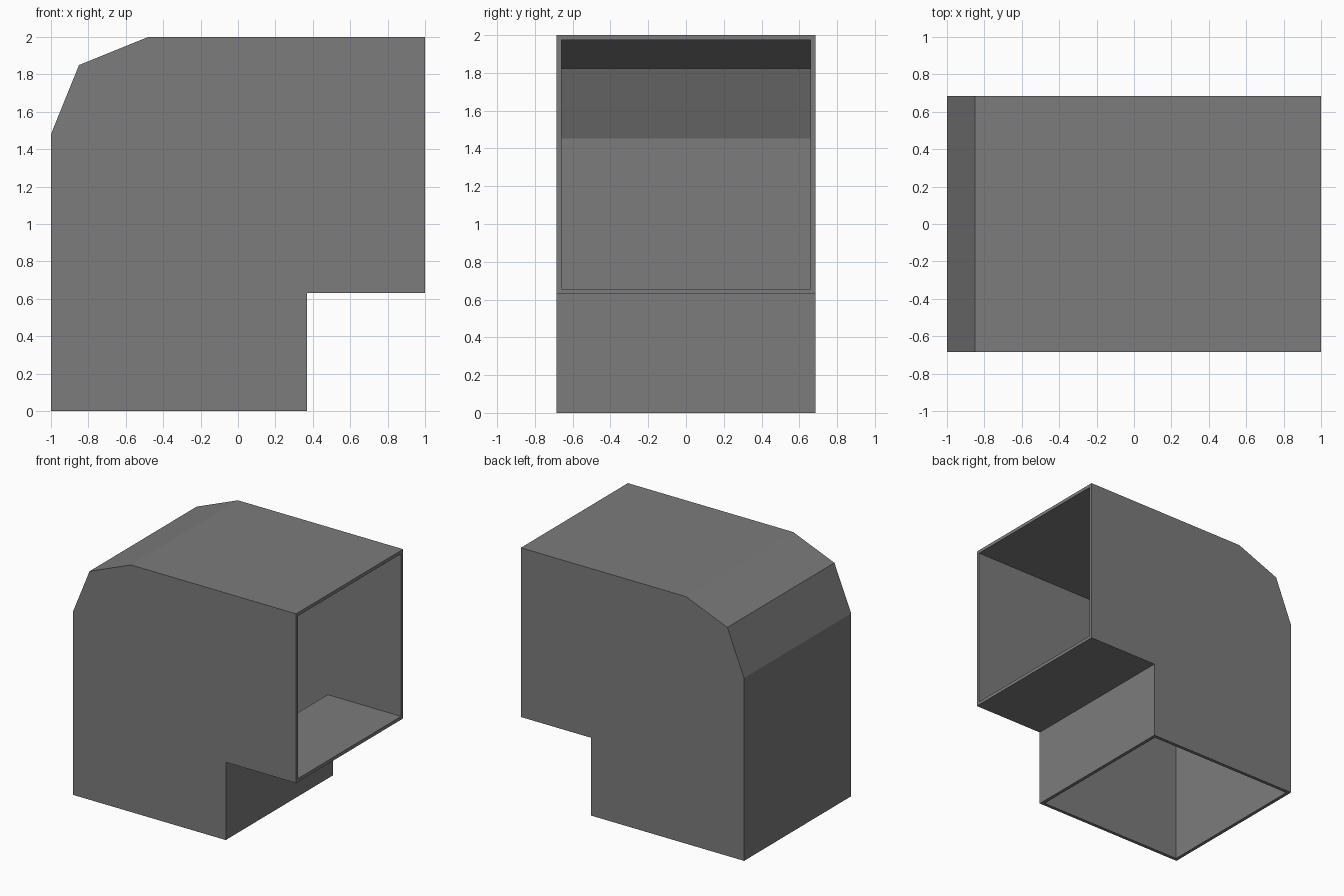
import bpy, bmesh

if "Cube" in bpy.data.objects:
    bpy.data.objects.remove(bpy.data.objects["Cube"])

WALL = 0.027
HALF = 0.685

# Side profile of the elbow (x, z), from the bottom opening round to the heel
outer = [(-1, 0), (0.37, 0), (0.37, 0.63), (1, 0.63),
         (1, 2), (-0.48, 2), (-0.85, 1.85), (-1, 1.48)]
# Inner profile: shifted by the wall thickness, kept flush at the two openings
inner = [(x if x == 1 else x + (-WALL if x == 0.37 else WALL),
          z if z == 0 else z + (WALL if z == 0.63 else -WALL)) for x, z in outer]
OPEN = (0, 3)  # profile edges left open: bottom and right

bm = bmesh.new()


def ring(profile, y):
    return [bm.verts.new((x, y, z)) for x, z in profile]


out_f, out_b = ring(outer, -HALF), ring(outer, HALF)
in_f, in_b = ring(inner, -HALF + WALL), ring(inner, HALF - WALL)

# Side panels, outside and inside
for loop in (out_f, out_b, in_f, in_b):
    bm.faces.new(loop)

for i in range(len(outer)):
    j = (i + 1) % len(outer)
    if i in OPEN:
        # Thin rim around each opening
        o = [out_f[i], out_f[j], out_b[j], out_b[i]]
        n = [in_f[i], in_f[j], in_b[j], in_b[i]]
        for k in range(4):
            m = (k + 1) % 4
            bm.faces.new((o[k], o[m], n[m], n[k]))
    else:
        # Outer and inner walls
        for f, b in ((out_f, out_b), (in_f, in_b)):
            bm.faces.new((f[i], f[j], b[j], b[i]))

bmesh.ops.recalc_face_normals(bm, faces=bm.faces)
mesh = bpy.data.meshes.new("duct_elbow")
bm.to_mesh(mesh)
bm.free()

# Plain grey sheet metal
grey = bpy.data.materials.new("duct_grey")
grey.diffuse_color = (0.2, 0.2, 0.204, 1)
grey.use_nodes = True
grey.node_tree.nodes["Principled BSDF"].inputs["Base Color"].default_value = grey.diffuse_color
mesh.materials.append(grey)

duct = bpy.data.objects.new("duct_elbow", mesh)
bpy.context.collection.objects.link(duct)
